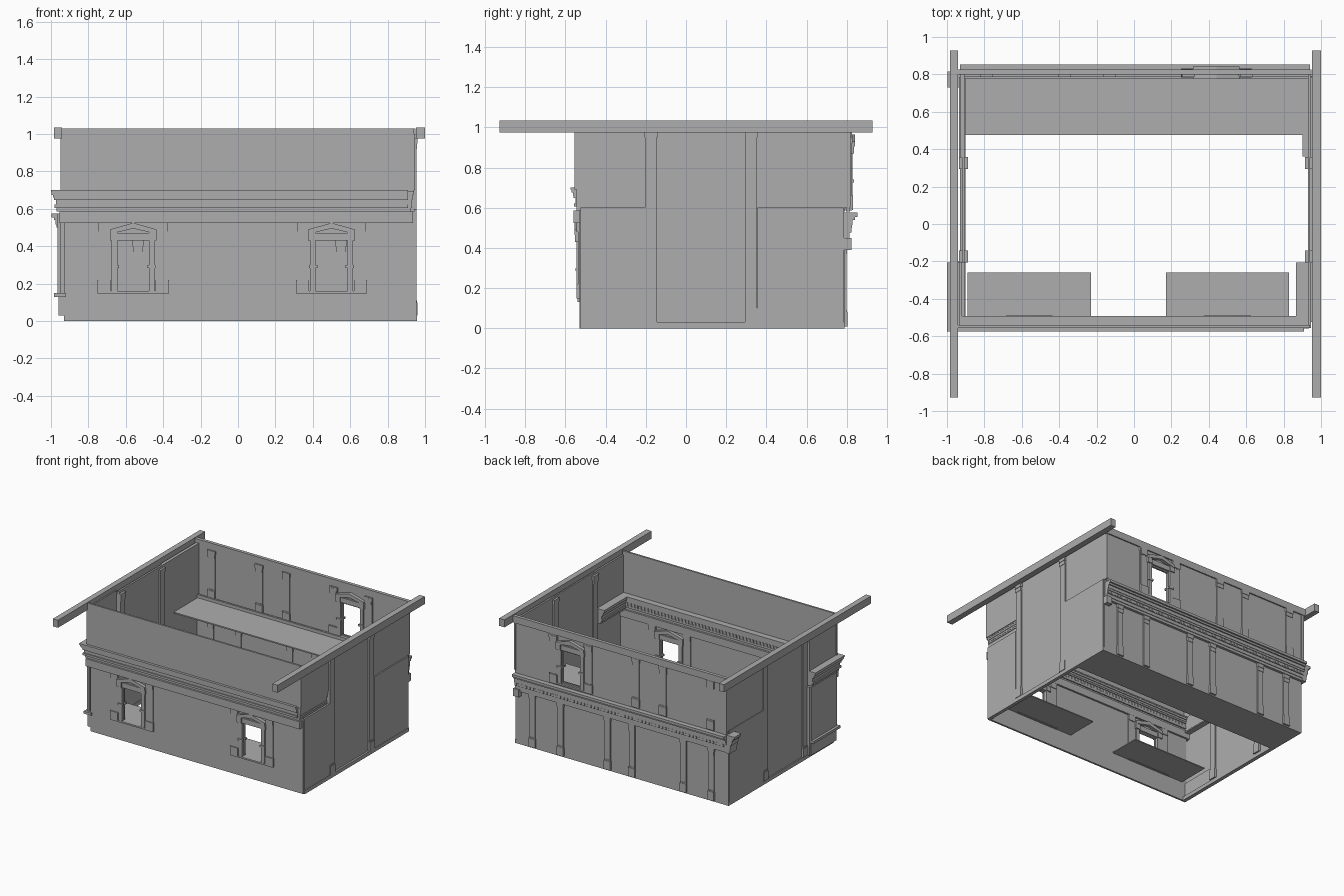
import bpy, bmesh

if "Cube" in bpy.data.objects:
    bpy.data.objects.remove(bpy.data.objects["Cube"])

stone = bpy.data.materials.new("dark_stone")
stone.diffuse_color = (.42, .42, .42, 1)
stone.use_nodes = True
stone.node_tree.nodes["Principled BSDF"].inputs["Base Color"].default_value = stone.diffuse_color


def add_box(bm, x0, x1, y0, y1, z0, z1):
    vs = [bm.verts.new((x, y, z)) for x in (x0, x1) for y in (y0, y1) for z in (z0, z1)]
    for f in ((0, 1, 3, 2), (4, 6, 7, 5), (0, 4, 5, 1), (2, 3, 7, 6), (0, 2, 6, 4), (1, 5, 7, 3)):
        bm.faces.new([vs[i] for i in f])


def finish(name, bm):
    bmesh.ops.recalc_face_normals(bm, faces=bm.faces)
    me = bpy.data.meshes.new(name)
    bm.to_mesh(me)
    bm.free()
    me.materials.append(stone)
    ob = bpy.data.objects.new(name, me)
    bpy.context.collection.objects.link(ob)
    return ob


def boxes(name, items):
    bm = bmesh.new()
    for b in items:
        add_box(bm, *b)
    return finish(name, bm)


def wall_x(name, x0, x1, y0, y1, z0, z1, holes=()):
    """Wall along x with rectangular openings (hx0, hx1, hz0, hz1)."""
    parts, x = [], x0
    for a, b, c, d in holes:
        parts += [(x, a, y0, y1, z0, z1), (a, b, y0, y1, z0, c), (a, b, y0, y1, d, z1)]
        x = b
    boxes(name, parts + [(x, x1, y0, y1, z0, z1)])


def window_frame(name, cx, y, s, z0):
    """Pedimented surround; s is the outward y direction."""
    bm = bmesh.new()

    def b(xa, xb, depth, za, zb):
        ya, yb = sorted((y, y + s * depth))
        add_box(bm, cx + xa, cx + xb, ya, yb, z0 + za, z0 + zb)
    for m in (-1, 1):
        def side(a, c, *r):
            b(*sorted((m * a, m * c)), *r)
        side(.085, .115, .014, 0, .27)         # jamb
        side(.075, .12, .02, .125, .14)        # moulding
        side(.12, .185, .008, 0, .365)         # outer pilaster
        side(.12, .19, .016, .0, .06)          # foot block
        side(.085, .125, .022, .27, .315)      # bracket
        side(.125, .185, .014, .32, .365)      # outer capital
    b(-.085, .085, .014, .27, .31)             # lintel
    b(-.19, .19, .016, -.012, .0)              # sill
    # shallow gable, made as two folded strips
    pts = [(-.125, .305), (0, .335), (.125, .305), (.125, .33), (0, .365), (-.125, .33)]
    for quad in ((0, 1, 4, 5), (1, 2, 3, 4)):
        fr = [bm.verts.new((cx + pts[i][0], y + s * .026, z0 + pts[i][1])) for i in quad]
        bk = [bm.verts.new((cx + pts[i][0], y, z0 + pts[i][1])) for i in quad]
        bm.faces.new(fr)
        bm.faces.new(bk[::-1])
        for i in range(4):
            j = (i + 1) % 4
            bm.faces.new((fr[i], bk[i], bk[j], fr[j]))
    finish(name, bm)


def pilaster(name, axis, pos, plane, z0, z1, depth=.016, w=.03):
    """Strip with base and capital, showing on both sides of a thin wall."""
    items = []
    for za, zb, ww, dd in ((z0, z1, w, depth), (z0, z0 + .07, w + .003, depth + .006),
                           (z0 + .07, z0 + .08, w + .001, depth + .003),
                           (z1 - .06, z1 - .03, w + .001, depth + .003),
                           (z1 - .03, z1, w + .004, depth + .006)):
        a, c = (pos - ww, pos + ww), (plane - dd, plane + dd)
        items.append((*a, *c, za, zb) if axis == 'x' else (*c, *a, za, zb))
    boxes(name, items)


# Front wall, windows (framed on both faces) and low floors
WIN = (-.56, .5)
wall_x("front_lower_wall", -.93, .945, -.53, -.515, 0, .585,
       [(c - .09, c + .09, .16, .43) for c in WIN])
wall_x("front_upper_wall", -.95, .94, -.555, -.54, .69, 1.03)
for c in WIN:
    window_frame("front_window_frame", c, -.53, -1, .16)
    window_frame("front_window_inner_frame", c, -.515, 1, .16)
boxes("front_low_floors", [(-.89, -.23, -.515, -.26, .15, .158), (.17, .83, -.515, -.26, .15, .158)])

# Front cornice: stacked mouldings, returning along the left and (inset) right sides
boxes("front_band", [(-.955, .935, -.56, -.5, .525, .585)])
steps = [(.585, .605, .0), (.605, .622, .012), (.622, .648, .004), (.648, .66, .014),
         (.66, .675, .018), (.675, .69, .026), (.69, .7, .03)]
boxes("front_cornice", [(-.97 - d, .91, -.545 - d, -.515 + d * .8, a, b) for a, b, d in steps])
boxes("left_cornice_return", [(-.97 - d, -.92, -.545, -.205, a, b) for a, b, d in steps])
boxes("right_cornice_return", [(.895 - d, .925 + d * .5, -.545, -.205, a, b) for a, b, d in steps])
boxes("front_dentils", [(-.9 + i * .03, -.885 + i * .03, -.515, -.505, .622, .645) for i in range(60)])

# Back wall with its upper opening
wall_x("back_lower_wall", -.93, .945, .775, .79, 0, .6)
wall_x("back_upper_wall", -.93, .94, .8, .815, .57, 1.03, [(.36, .52, .61, .86)])
window_frame("back_window_frame", .44, .815, 1, .6)
window_frame("back_window_inner_frame", .44, .8, -1, .6)
boxes("back_top_band", [(-.95, .95, .798, .825, .975, 1.03)])

# Back cornice
bsteps = [(.43, .45, .81), (.45, .475, .815), (.475, .5, .82), (.5, .515, .826),
          (.515, .54, .83), (.54, .555, .84), (.555, .575, .853)]
boxes("back_cornice", [(-.93, .94, .785, y, a, b) for a, b, y in bsteps])
boxes("back_cornice_left_return", [(-.945 - (y - .8), -.92, .73, .815, a, b) for a, b, y in bsteps])
boxes("back_cornice_right_return", [(.955 - (y - .8), .94, .36, .785, a, b) for a, b, y in bsteps])
boxes("back_dentils", [(-.91 + i * .03, -.895 + i * .03, .81, .824, .477, .498) for i in range(62)])
boxes("back_ledge", [(.9, .95, .785, .825, .39, .45)])

# Back pilasters
for x in (-.78, -.535, -.08, .135, .55, .8):
    pilaster("back_lower_pilaster", 'x', x, .783, 0.01, .43, .016, .025)
for x in (-.79, -.37, -.13, .29, .6):
    pilaster("back_upper_pilaster", 'x', x, .807, .585, .975, .014, .03)

# Floors at the back
boxes("back_ground_floor", [(-.9, .93, .475, .79, 0, .008)])
boxes("back_gallery_floor", [(-.9, .92, .475, .81, .565, .575)])

# Side walls: middle panel, lower panels standing out, upper panels
boxes("right_wall", [(.93, .942, -.205, .355, .03, 1.0),
                     (.94, .955, -.525, -.205, .03, .6), (.94, .955, .355, .785, .03, .6),
                     (.93, .945, -.555, -.205, .7, 1.0), (.93, .945, .355, .82, .6, 1.0)])
boxes("right_plinth", [(.93, .957, -.525, .79, 0, .03)])
boxes("left_wall", [(-.92, -.905, -.205, .79, .03, 1.0), (-.93, -.905, .355, .82, .6, 1.0),
                    (-.965, -.95, -.525, -.205, .15, .575), (-.95, -.905, -.21, -.2, .03, .575),
                    (-.965, -.905, -.525, -.205, .565, .575),
                    (-.945, -.93, -.555, -.205, .69, 1.0),
                    (-.935, -.92, .355, .785, .03, .6)])
boxes("left_plinth", [(-.93, -.9, -.525, .79, 0, .03), (-.96, -.92, -.525, -.205, .03, .13),
                      (-.985, -.92, -.54, -.205, .13, .15)])
for y in (-.175, .325):
    pilaster("right_pilaster", 'y', y, .937, .03, .98, .018, .028)
    pilaster("left_pilaster", 'y', y, -.912, .03, .98, .018, .028)

# Long roof beams over both sides
for x0, x1 in ((-.985, -.94), (.953, 1.0)):
    boxes("roof_beam", [(x0, x1, -.928, .928, .975, 1.035)])
